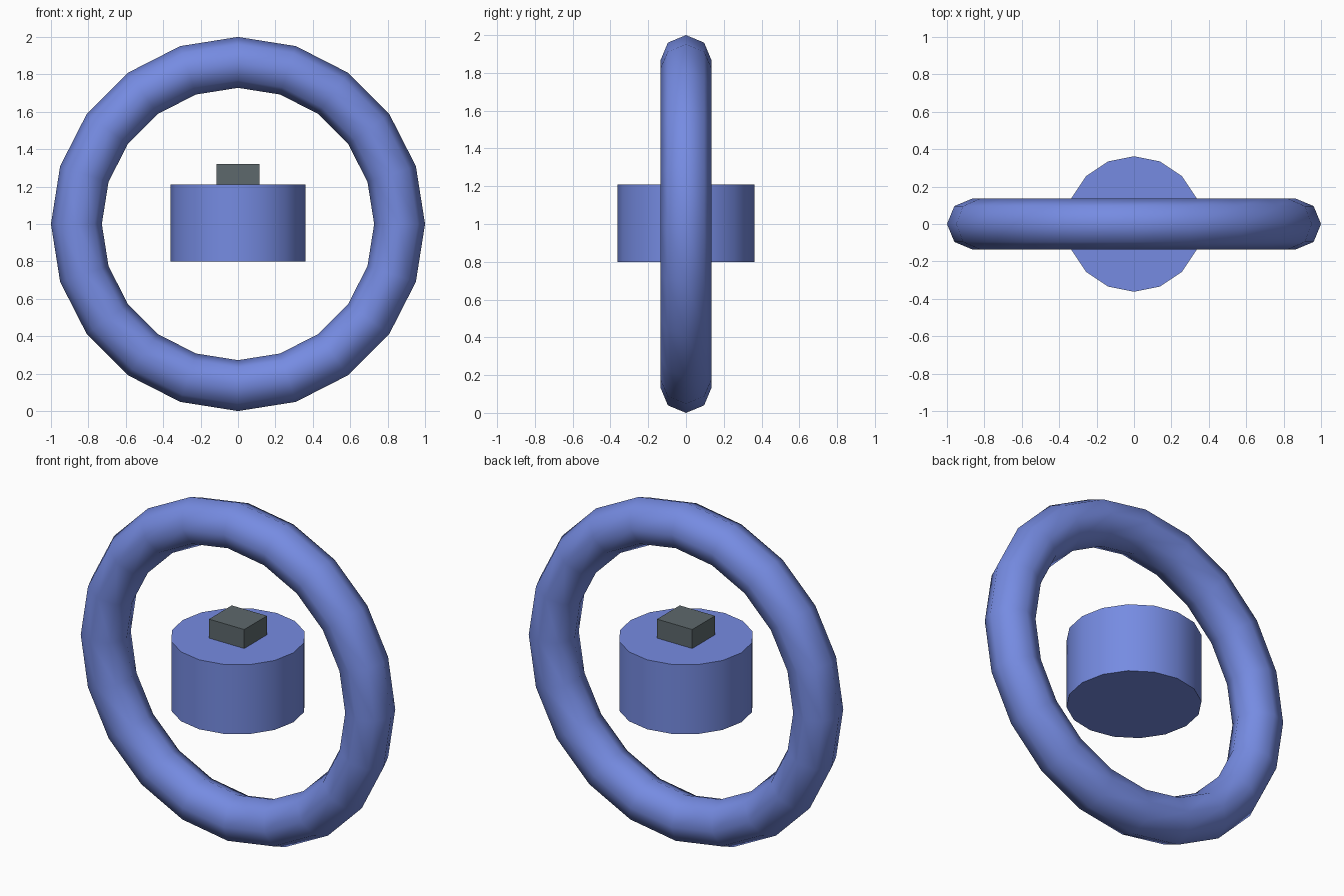
import bpy
import math

if "Cube" in bpy.data.objects:
    bpy.data.objects.remove(bpy.data.objects["Cube"])


def paint(obj, name, color):
    mat = bpy.data.materials.get(name) or bpy.data.materials.new(name)
    mat.diffuse_color = color
    mat.use_nodes = True
    mat.node_tree.nodes["Principled BSDF"].inputs["Base Color"].default_value = mat.diffuse_color
    obj.data.materials.append(mat)


BLUE = (0.18, 0.26, 0.76, 1)
SLATE = (0.11, 0.14, 0.15, 1)

# upright ring, 20 x 8 sided, smooth
bpy.ops.mesh.primitive_torus_add(
    major_segments=20, minor_segments=8, major_radius=0.864, minor_radius=0.136,
    location=(0, 0, 1), rotation=(math.radians(90), 0, 0))
ring = bpy.context.object
ring.name = "outer_ring"
bpy.ops.object.shade_smooth()
paint(ring, "blue", BLUE)

# drum floating in the middle, smooth side and flat caps
bpy.ops.mesh.primitive_cylinder_add(
    vertices=16, radius=0.362, depth=0.41, location=(0, 0, 1.005))
drum = bpy.context.object
drum.name = "centre_drum"
bpy.ops.object.shade_smooth_by_angle(angle=math.radians(30))
paint(drum, "blue", BLUE)

# small block seated on the drum
bpy.ops.mesh.primitive_cube_add(size=1, location=(0, 0, 1.261))
block = bpy.context.object
block.name = "top_block"
block.scale = (0.23, 0.212, 0.122)
paint(block, "slate", SLATE)
